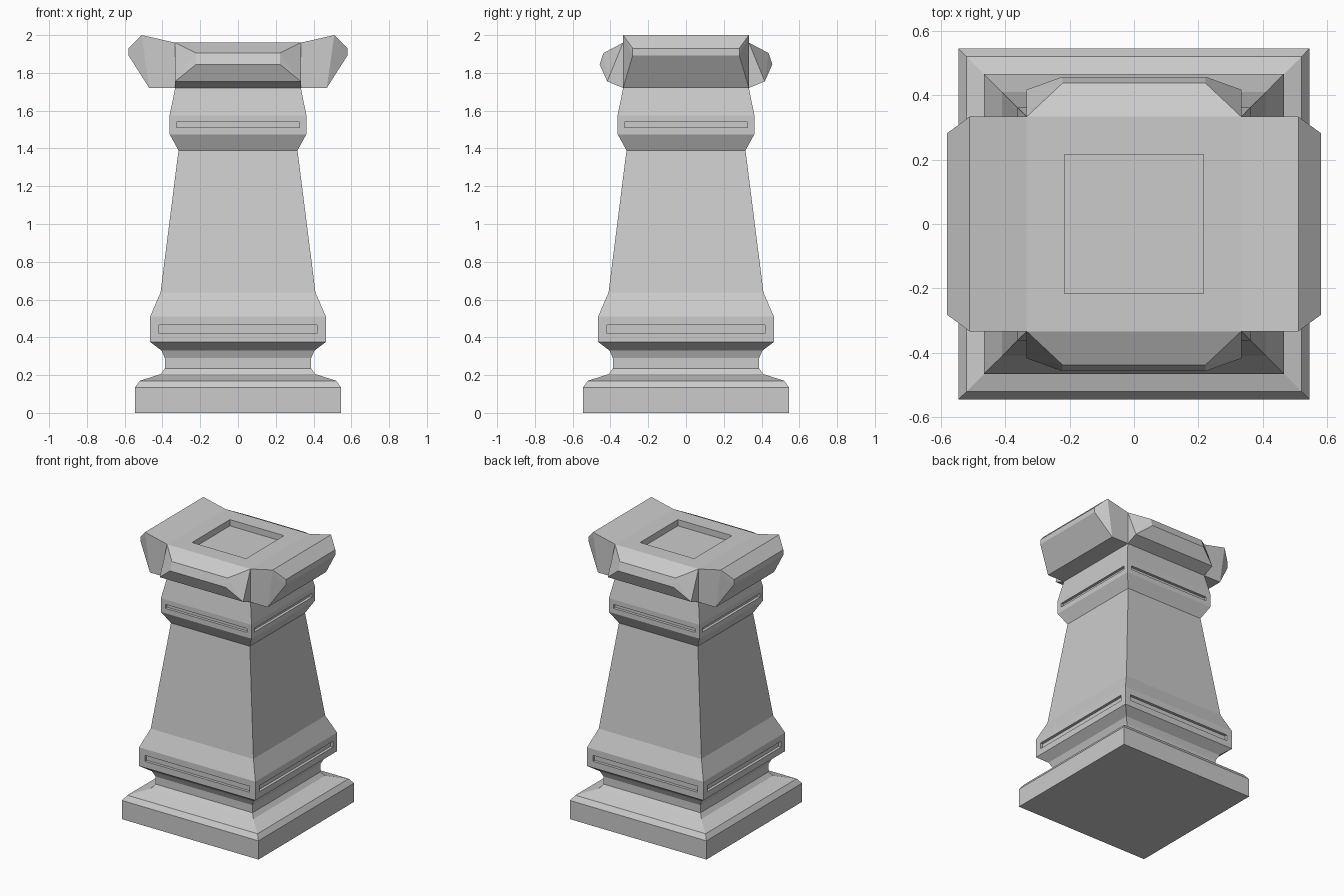
import bpy, bmesh
from mathutils import Vector

if "Cube" in bpy.data.objects:
    bpy.data.objects.remove(bpy.data.objects["Cube"])


def finish(bm, name):
    bmesh.ops.recalc_face_normals(bm, faces=bm.faces)
    me = bpy.data.meshes.new(name)
    bm.to_mesh(me)
    bm.free()
    ob = bpy.data.objects.new(name, me)
    bpy.context.collection.objects.link(ob)
    return ob


def recess(bm, faces, margin, depth):
    # Straight-walled panel sunk into each face
    bmesh.ops.inset_individual(bm, faces=faces, thickness=margin, use_even_offset=True)
    bmesh.ops.inset_individual(bm, faces=faces, thickness=0.0, depth=-depth)


# Square pedestal: (half width, height) profile, continuing up to the capital's top
profile = [(.545, 0), (.545, .135), (.52, .17), (.41, .205), (.387, .235),
           (.387, .29), (.405, .33), (.465, .375), (.465, .51), (.41, .638),
           (.315, 1.39), (.362, 1.475), (.362, 1.575), (.333, 1.72)]
bm = bmesh.new()
rings = [[bm.verts.new((sx * r, sy * r, z))
          for sx, sy in ((-1, -1), (1, -1), (1, 1), (-1, 1))] for r, z in profile]
bands = {}
for k, (a, b) in enumerate(zip(rings, rings[1:])):
    bands[k] = [bm.faces.new((a[i], a[(i + 1) % 4], b[(i + 1) % 4], b[i])) for i in range(4)]
bm.faces.new(rings[0][::-1])
bm.normal_update()
# Long slots in the lower and upper bands
recess(bm, bands[7], .046, .02)
recess(bm, bands[11], .036, .02)
finish(bm, "pedestal")

# Capital top plate with a square sunken panel
bm = bmesh.new()
h = .333
top = bm.faces.new([bm.verts.new(p) for p in
                    ((-h, -h, 1.96), (h, -h, 1.96), (h, h, 1.96), (-h, h, 1.96))])
bm.normal_update()
recess(bm, [top], .117, .045)
ob = finish(bm, "capital_top")


def hull(name, points, outward):
    # Convex block, open on the side that joins the capital
    bm = bmesh.new()
    for p in points:
        bm.verts.new(p)
    bmesh.ops.convex_hull(bm, input=bm.verts[:])
    bmesh.ops.dissolve_limit(bm, angle_limit=.01, verts=bm.verts[:], edges=bm.edges[:])
    bmesh.ops.recalc_face_normals(bm, faces=bm.faces)
    inner = [f for f in bm.faces if f.normal.dot(Vector(outward)) < -.99]
    bmesh.ops.delete(bm, geom=inner, context='FACES')
    finish(bm, name)


# Raised side wings (x, half depth, z) and front/back bolsters (half width, y, z)
wing = [(h, h, 1.72), (h, h, 1.96), (.51, h, 2.0), (.47, h, 1.72),
        (.58, .282, 1.93), (.58, .282, 1.893)]
bolster = [(h, h, 1.72), (h, h, 1.96), (.222, .437, 1.905),
           (.222, .457, 1.845), (h, .417, 1.755)]
for s, side, end in ((-1, "left", "front"), (1, "right", "back")):
    hull("capital_wing_" + side,
         [(s * x, m * y, z) for x, y, z in wing for m in (-1, 1)], (s, 0, 0))
    hull("capital_bolster_" + end,
         [(m * x, s * y, z) for x, y, z in bolster for m in (-1, 1)], (0, s, 0))
